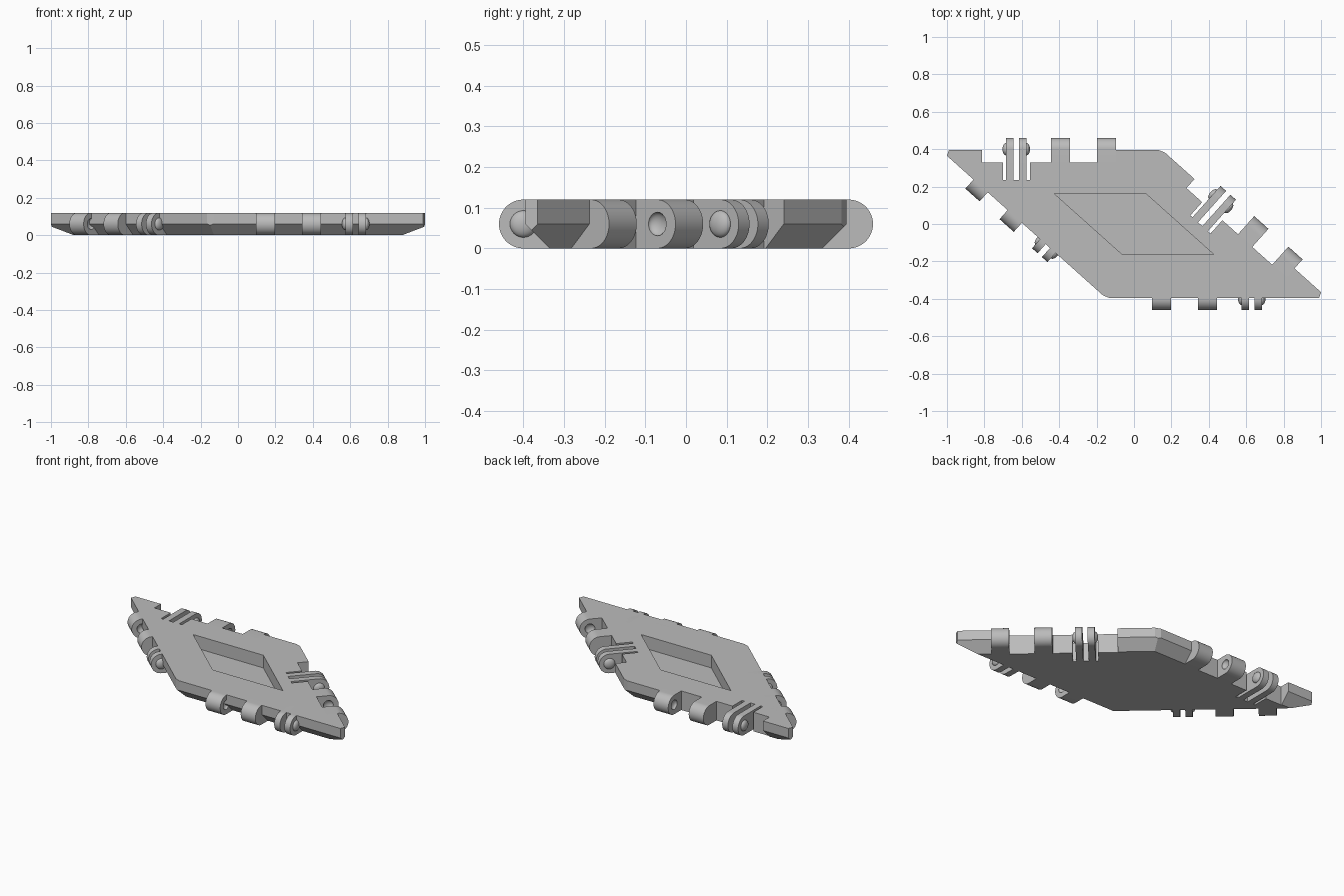
import bpy, bmesh, math
from mathutils import Matrix, Vector

if "Cube" in bpy.data.objects:
    bpy.data.objects.remove(bpy.data.objects["Cube"])

ACUTE = math.asin(2 / 3)      # acute angle of the rhombic tile
THICK = 0.12
AXIS = 0.40                   # hinge axis distance from the tile centre
FLOOR = 0.33                  # bottom of the hinge gaps
SHIFT = 0.447                 # edge midpoint offset along its edge

grey = bpy.data.materials.new("plain_grey")
grey.use_nodes = True
grey.diffuse_color = (0.5, 0.5, 0.5, 1)
grey.node_tree.nodes["Principled BSDF"].inputs["Base Color"].default_value = (0.5, 0.5, 0.5, 1)


def add_object(name, bm):
    bmesh.ops.recalc_face_normals(bm, faces=bm.faces)
    mesh = bpy.data.meshes.new(name)
    bm.to_mesh(mesh)
    bm.free()
    mesh.materials.append(grey)
    ob = bpy.data.objects.new(name, mesh)
    bpy.context.collection.objects.link(ob)
    return ob


def rhombus(d):
    """Corners of the rhombus whose sides lie at distance d from the centre."""
    far = d * (1 + math.cos(ACUTE)) / math.sin(ACUTE)
    near = d * (1 - math.cos(ACUTE)) / math.sin(ACUTE)
    return [(far, -d), (near, d), (-far, d), (-near, -d)]


def loft(bm, levels):
    """Join stacked rhombi given as (distance, height)."""
    rings = [[bm.verts.new((x, y, z)) for x, y in rhombus(d)] for d, z in levels]
    for a, b in zip(rings, rings[1:]):
        for i in range(4):
            j = (i + 1) % 4
            bm.faces.new((a[i], a[j], b[j], b[i]))
    bm.faces.new(rings[0])
    bm.faces.new(rings[-1])


def box(name, t0, t1, d0, d1, matrix):
    bm = bmesh.new()
    bmesh.ops.create_cube(bm, size=1)
    size = Matrix.Diagonal((t1 - t0, d1 - d0, 0.4, 1))
    bm.transform(matrix @ Matrix.Translation(((t0 + t1) / 2, (d0 + d1) / 2, 0.06)) @ size)
    return add_object(name, bm)


def rounded_lug(name, t0, t1, root):
    """Hinge lug with a half round outer end, extruded along the edge."""
    arc = [(AXIS + 0.06 * math.cos(a), 0.06 + 0.06 * math.sin(a))
           for a in (math.pi * (i / 24 - 0.5) for i in range(25))]
    bm = bmesh.new()
    face = bm.faces.new([bm.verts.new((t0, d, z)) for d, z in [(root, 0)] + arc + [(root, THICK)]])
    new = bmesh.ops.extrude_face_region(bm, geom=[face])["geom"]
    moved = [v for v in new if isinstance(v, bmesh.types.BMVert)]
    bmesh.ops.translate(bm, verts=moved, vec=(t1 - t0, 0, 0))
    return add_object(name, bm)


def button(name, t, radius):
    """Flattened ball sitting on the hinge axis."""
    bm = bmesh.new()
    bmesh.ops.create_uvsphere(bm, u_segments=32, v_segments=16, radius=1)
    bm.transform(Matrix.Translation((t, AXIS, 0.06)) @ Matrix.Diagonal((0.018, radius, radius, 1)))
    return add_object(name, bm)


def cut(target, cutters):
    """Subtract the cutters and remove them."""
    for c in cutters:
        mod = target.modifiers.new("cut", "BOOLEAN")
        mod.operation, mod.solver, mod.object = "DIFFERENCE", "EXACT", c
        c.hide_render = True
    bpy.context.view_layer.update()
    graph = bpy.context.evaluated_depsgraph_get()
    mesh = bpy.data.meshes.new_from_object(target.evaluated_get(graph))
    target.modifiers.clear()
    target.data = mesh
    for c in cutters:
        bpy.data.objects.remove(c)


# The same hinge pattern repeats on all four edges
edges = []
for i, (angle, shift) in enumerate([(0, -SHIFT), (-ACUTE, SHIFT),
                                    (math.pi, -SHIFT), (math.pi - ACUTE, SHIFT)]):
    edges.append(Matrix.Rotation(angle, 4, "Z") @ Matrix.Translation((shift, 0, 0)))

# Tile body with an undercut lower rim and trimmed corners
bm = bmesh.new()
loft(bm, [(0.335, 0), (0.395, 0.06), (0.395, THICK)])
for angle, dist in [(-ACUTE / 2, 1.065), (math.pi / 2 - ACUTE / 2, 0.416)]:
    for turn in (0, math.pi):
        n = Vector((math.cos(angle + turn), math.sin(angle + turn), 0))
        bmesh.ops.bisect_plane(bm, geom=bm.verts[:] + bm.edges[:] + bm.faces[:],
                               plane_co=n * dist, plane_no=n, clear_outer=True)
        bmesh.ops.holes_fill(bm, edges=[e for e in bm.edges if e.is_boundary])
body = add_object("tile_body", bm)

# Central pocket, hinge gaps and deep flex slots
bm = bmesh.new()
loft(bm, [(0.163, 0.04), (0.163, 0.3)])
cutters = [add_object("pocket_cutter", bm)]
for m in edges:
    cutters.append(box("gap_cutter", -0.366, 0.351, FLOOR, 0.6, m))
    cutters.append(box("slot_cutter", -0.253, -0.108, 0.235, 0.5, m))
cut(body, cutters)

# Hinge knuckles with sockets facing each other, and flexible tabs with buttons
inner = rounded_lug("inner_knuckle", 0.004, 0.106, FLOOR)
cut(inner, [button("socket_cutter", 0.106, 0.029)])
outer = rounded_lug("outer_knuckle", 0.249, 0.351, FLOOR)
cut(outer, [button("socket_cutter", 0.249, 0.029)])
parts = [inner, outer,
         rounded_lug("first_flex_tab", -0.238, -0.198, 0.235),
         rounded_lug("second_flex_tab", -0.167, -0.127, 0.235),
         button("first_snap_button", -0.238, 0.033),
         button("second_snap_button", -0.127, 0.033)]

for part in parts:
    part.data.shade_smooth()
    part.data.set_sharp_from_angle(angle=math.radians(35))
    for m in edges[1:]:
        copy = part.copy()
        copy.matrix_world = m
        bpy.context.collection.objects.link(copy)
    part.matrix_world = edges[0]
